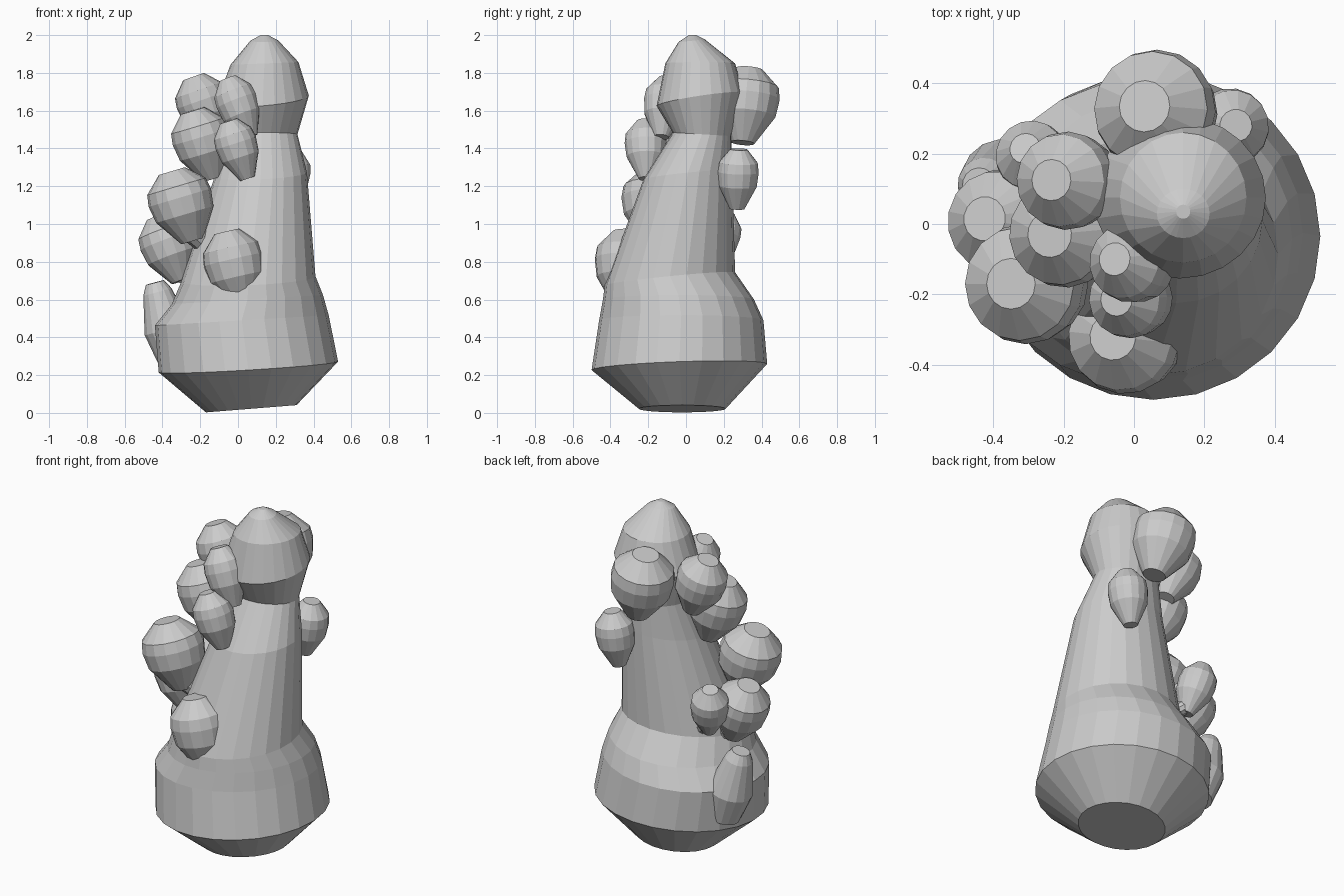
import bpy, bmesh
from math import sin, cos, pi
from mathutils import Vector


def loft(name, rings):
    """Skin a list of equal-length point rings and close both ends."""
    bm = bmesh.new()
    loops = [[bm.verts.new(p) for p in ring] for ring in rings]
    n = len(loops[0])
    for a, b in zip(loops, loops[1:]):
        for i in range(n):
            j = (i + 1) % n
            bm.faces.new((a[i], a[j], b[j], b[i]))
    bm.faces.new(loops[0])
    bm.faces.new(loops[-1])
    bmesh.ops.recalc_face_normals(bm, faces=bm.faces)
    mesh = bpy.data.meshes.new(name)
    bm.to_mesh(mesh)
    bm.free()
    obj = bpy.data.objects.new(name, mesh)
    bpy.context.collection.objects.link(obj)
    return obj


def tilted_ring(cx, cy, cz, rx, ry, slope_x, slope_y, n=24):
    angles = [2 * pi * i / n for i in range(n)]
    return [(cx + rx * cos(a), cy + ry * sin(a),
             cz + slope_x * rx * cos(a) + slope_y * ry * sin(a)) for a in angles]


BUD = [(0, 0.42), (0.22, 0.94), (0.38, 1.0), (0.62, 0.92), (1, 0.36)]
CONE = [(0, 0.4), (0.12, 0.62), (0.6, 1.0), (1, 0.75)]


def bud(name, top, bottom, r, profile=BUD, n=16):
    """Faceted bud along a leaning axis; profile is (distance, radius)."""
    top, bottom = Vector(top), Vector(bottom)
    q = (top - bottom).to_track_quat('Z', 'Y')
    rings = [[top.lerp(bottom, t) + q @ Vector((r * k * cos(2 * pi * i / n),
                                               r * k * sin(2 * pi * i / n), 0))
              for i in range(n)] for t, k in profile]
    return loft(name, rings)


# Bulbous base, leaning stem and domed head
loft("main_stalk", [tilted_ring(*s) for s in [
    (0.07, -0.02, 0.022, 0.24, 0.23, 0.08, 0.0),
    (0.055, -0.035, 0.243, 0.475, 0.465, 0.06, 0.035),
    (0.02, -0.025, 0.49, 0.46, 0.435, 0.06, 0.0),
    (0.05, -0.04, 0.60, 0.40, 0.40, 0.06, 0.0),
    (0.055, -0.085, 0.71, 0.355, 0.345, 0.04, 0.10),
    (0.12, 0.01, 1.26, 0.245, 0.235, 0.05, 0.10),
    (0.125, 0.085, 1.475, 0.19, 0.155, 0.0, -0.06),
    (0.13, 0.075, 1.66, 0.245, 0.23, 0.08, 0.15),
    (0.14, 0.075, 1.85, 0.18, 0.185, 0.04, 0.0),
    (0.14, 0.03, 1.97, 0.075, 0.07, 0.0, 0.1),
    (0.14, 0.035, 2.0, 0.02, 0.02, 0.0, 0.0)]])

# Buds climbing the left side, front and back
buds = [
    ("upper_back_bud", (0.03, 0.335, 1.82), (0.11, 0.30, 1.43), 0.175),
    ("upper_left_bud", (-0.235, 0.125, 1.78), (-0.12, 0.12, 1.45), 0.14),
    ("middle_left_bud", (-0.24, -0.03, 1.60), (-0.13, -0.02, 1.24), 0.155),
    ("upper_front_bud", (-0.055, -0.10, 1.77), (0.065, -0.13, 1.46), 0.112),
    ("middle_front_bud", (-0.05, -0.215, 1.545), (0.05, -0.21, 1.24), 0.112),
    ("large_left_bud", (-0.35, -0.17, 1.28), (-0.24, -0.17, 0.91), 0.172),
    ("lower_left_bud", (-0.425, 0.015, 1.04), (-0.30, -0.01, 0.70), 0.15),
    ("rear_left_bud", (-0.31, 0.215, 1.06), (-0.25, 0.14, 0.77), 0.105),
    ("lower_front_bud", (-0.06, -0.32, 0.96), (0.03, -0.33, 0.57), 0.16),
    ("back_right_bud", (0.29, 0.28, 1.395), (0.25, 0.27, 1.08), 0.11),
]
for args in buds:
    bud(*args)

# Short cone growing out of the base
bud("base_sprout", (-0.44, 0.11, 0.69), (-0.33, 0.12, 0.28), 0.125, CONE)

# Short stalks joining the leaning buds to the stem
for i, (name, top, bottom, r) in enumerate(buds[5:8]):
    bud(f"bud_stalk_{i + 1}", Vector(top).lerp(Vector(bottom), 0.8),
        (bottom[0] * 0.4, bottom[1] * 0.5, bottom[2] - 0.08), r * 0.4,
        [(0, 1), (1, 0.8)], 10)
